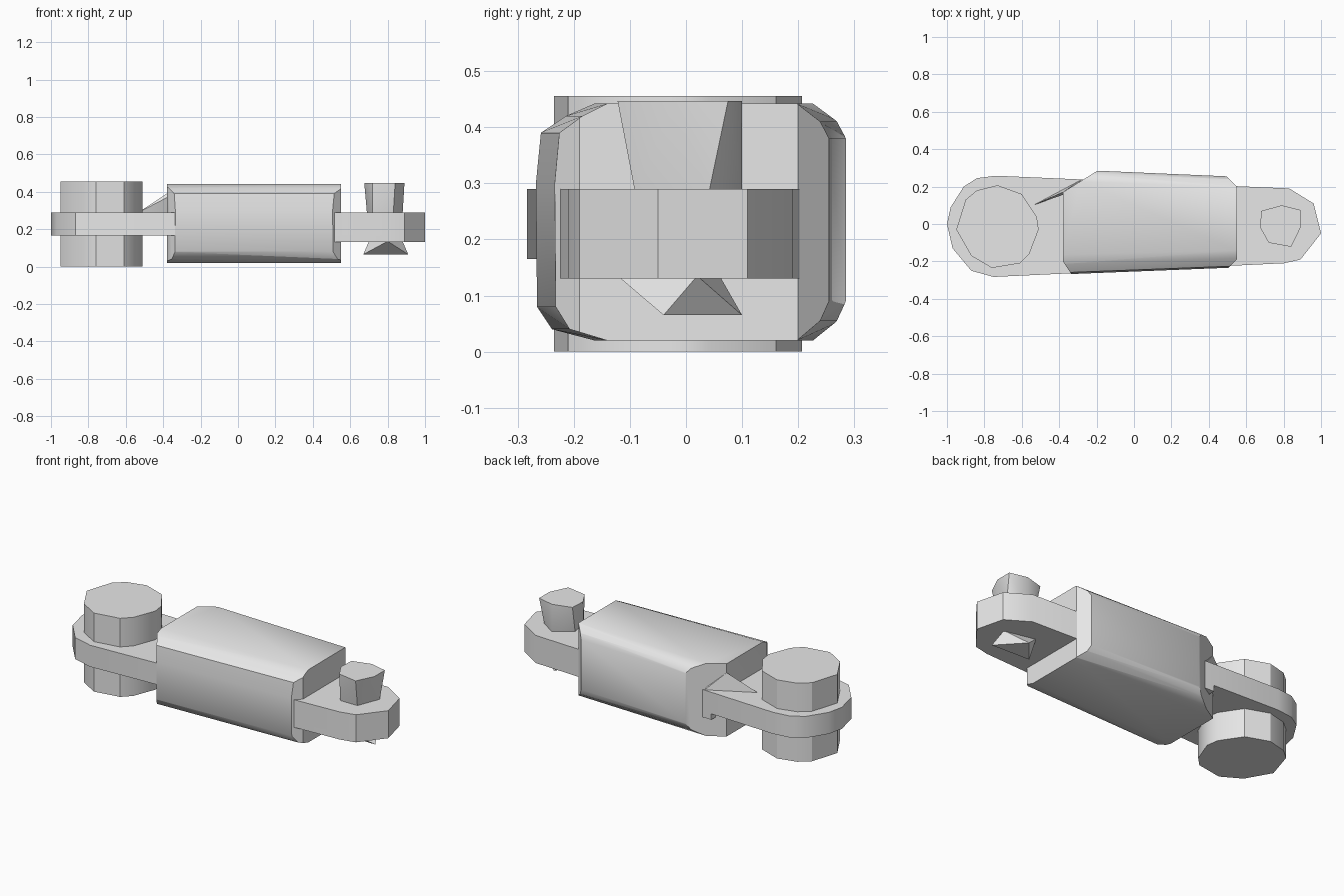
import bpy, bmesh, math
from mathutils import Vector

old = bpy.data.objects.get("Cube")
if old:
    bpy.data.objects.remove(old, do_unlink=True)

grey = bpy.data.materials.new("light_grey")
grey.use_nodes = True
grey.diffuse_color = (0.8, 0.8, 0.8, 1)
grey.node_tree.nodes["Principled BSDF"].inputs["Base Color"].default_value = (0.8, 0.8, 0.8, 1)


def solid(name, points, cuts=(), smooth=30):
    """Convex solid around points, trimmed by vertical planes through plan point pairs."""
    bm = bmesh.new()
    for p in points:
        bm.verts.new(p)
    hull = bmesh.ops.convex_hull(bm, input=bm.verts[:])
    inside = [v for v in set(hull["geom_interior"] + hull["geom_unused"])
              if isinstance(v, bmesh.types.BMVert)]
    bmesh.ops.delete(bm, geom=inside, context='VERTS')
    bmesh.ops.dissolve_limit(bm, angle_limit=math.radians(1), verts=bm.verts[:], edges=bm.edges[:])
    for p, q in cuts:
        p, q = Vector((*p, 0)), Vector((*q, 0))
        normal = (q - p).cross(Vector((0, 0, 1)))
        if normal.dot(p) < 0:
            normal = -normal
        bmesh.ops.bisect_plane(bm, geom=bm.verts[:] + bm.edges[:] + bm.faces[:],
                               plane_co=p, plane_no=normal, clear_outer=True)
        bmesh.ops.holes_fill(bm, edges=[e for e in bm.edges if e.is_boundary])
    bmesh.ops.recalc_face_normals(bm, faces=bm.faces[:])
    mesh = bpy.data.meshes.new(name)
    bm.to_mesh(mesh)
    bm.free()
    mesh.materials.append(grey)
    obj = bpy.data.objects.new(name, mesh)
    bpy.context.collection.objects.link(obj)
    bpy.ops.object.select_all(action='DESELECT')
    bpy.context.view_layer.objects.active = obj
    obj.select_set(True)
    bpy.ops.object.shade_smooth_by_angle(angle=math.radians(smooth))
    return obj


def prism(outline, bottom, top):
    return [(x, y, z) for x, y in outline for z in (bottom, top)]


# Flat link plate, thicker on the pin side
plate = [(-1, 0), (-.97, -.13), (-.87, -.25), (-.75, -.283), (.8, -.21), (.89, -.19),
         (1, -.05), (.96, .11), (.83, .19), (-.74, .258), (-.84, .245), (-.91, .2), (-.98, .09)]
solid("link_plate", prism(plate, .165, .29))
solid("link_plate_thick", prism(plate, .13, .29), [((-.33, -1), (-.33, 1))])

# Rounded, slightly tapered grip body with chamfered corners
section = [(-.16, .02), (-.235, .04), (-.262, .08), (-.264, .3), (-.255, .39), (-.21, .42),
           (-.16, .442), (.225, .442), (.27, .41), (.287, .38), (.287, .09), (.27, .055), (.225, .02)]
body = [(x, y * s, z) for x, s in ((-.38, 1.02), (.55, .88)) for y, z in section]
solid("grip_body", body, [((-.38, -.2), (-.34, -.26)), ((.5, -.24), (.55, -.19)),
                          ((.55, .2), (.49, .26)), ((-.38, .17), (-.19, .288))], smooth=40)

# Large boss through the wide end
boss = [(-.51, -.03), (-.56, -.16), (-.61, -.21), (-.76, -.235), (-.87, -.17), (-.95, -.03),
        (-.9, .13), (-.84, .18), (-.73, .207), (-.6, .16), (-.52, .04)]
solid("large_boss", prism(boss, 0, .456))

# Small faceted pin above and its pointed end below
pin_top = [(.68, .07), (.79, .1), (.89, .075), (.89, -.02), (.84, -.122), (.72, -.1), (.675, -.02)]
pin_base = [(.69, .03), (.79, .1), (.88, .04), (.83, -.09), (.72, -.09)]
solid("pin_upper", [(x, y, .447) for x, y in pin_top] + [(x, y, .28) for x, y in pin_base])
tip = [(.91, -.04), (.67, -.03), (.78, .1)]
tip_root = [(.8, -.122), (.88, .02), (.7, .06)]
solid("pin_lower", [(x, y, .065) for x, y in tip] + [(x, y, .135) for x, y in tip_root])

# Small rib between boss and body
solid("rib", [(-.54, .1, .285), (-.38, .17, .39), (-.36, .17, .285), (-.28, .238, .285),
              (-.34, .17, .39)])
